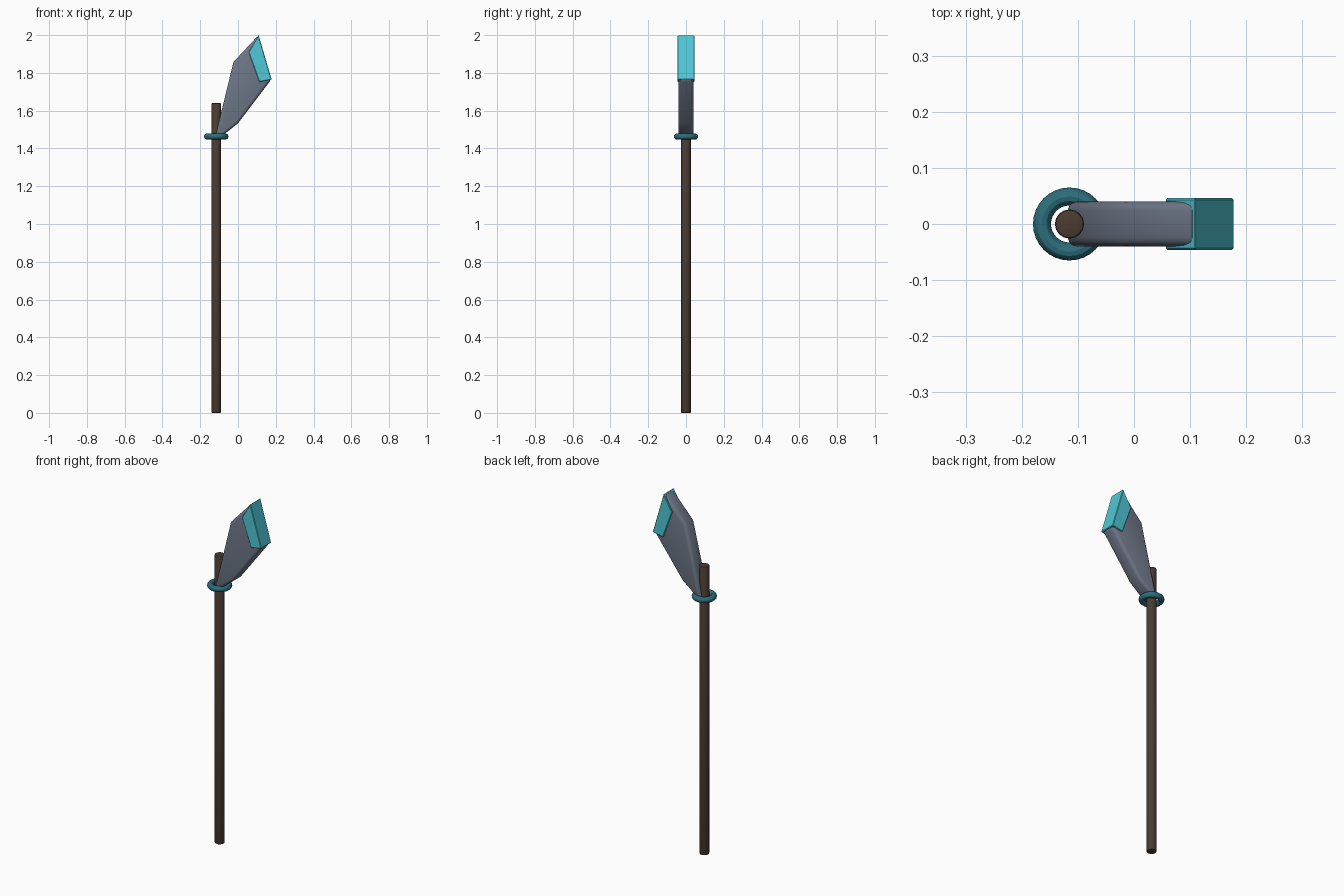
import bpy, bmesh
from math import radians

if "Cube" in bpy.data.objects:
    bpy.data.objects.remove(bpy.data.objects["Cube"])

SHAFT_X = -0.115


def paint(obj, name, rgb):
    mat = bpy.data.materials.new(name)
    mat.diffuse_color = (*rgb, 1)
    mat.use_nodes = True
    mat.node_tree.nodes["Principled BSDF"].inputs["Base Color"].default_value = mat.diffuse_color
    obj.data.materials.append(mat)


def finish(obj, bevel=0.0, segments=2):
    bpy.context.view_layer.objects.active = obj
    for o in bpy.context.selected_objects:
        o.select_set(False)
    obj.select_set(True)
    if bevel:
        m = obj.modifiers.new("bevel", 'BEVEL')
        m.width, m.segments = bevel, segments
        m.limit_method, m.angle_limit = 'ANGLE', radians(35)
        bpy.ops.object.modifier_apply(modifier=m.name)
    bpy.ops.object.shade_smooth_by_angle(angle=radians(30))


def slab(name, profile, half):
    """Extrude an x-z profile symmetrically along y."""
    bm = bmesh.new()
    face = bm.faces.new([bm.verts.new((x, -half, z)) for x, z in profile])
    ext = bmesh.ops.extrude_face_region(bm, geom=[face])
    verts = [v for v in ext["geom"] if isinstance(v, bmesh.types.BMVert)]
    bmesh.ops.translate(bm, verts=verts, vec=(0, 2 * half, 0))
    bmesh.ops.recalc_face_normals(bm, faces=bm.faces)
    mesh = bpy.data.meshes.new(name)
    bm.to_mesh(mesh)
    bm.free()
    obj = bpy.data.objects.new(name, mesh)
    bpy.context.collection.objects.link(obj)
    return obj


# Wooden shaft
bpy.ops.mesh.primitive_cylinder_add(vertices=16, radius=0.026, depth=1.64,
                                    location=(SHAFT_X, 0, 0.82))
shaft = bpy.context.object
shaft.name = "shaft"
paint(shaft, "dark_wood", (0.07, 0.045, 0.03))
finish(shaft, 0.005)

# Binding ring below the blade
bpy.ops.mesh.primitive_torus_add(major_segments=32, minor_segments=12,
                                 major_radius=0.049, minor_radius=0.016,
                                 location=(SHAFT_X, 0, 1.463))
ring = bpy.context.object
ring.name = "binding_ring"
paint(ring, "teal", (0.026, 0.155, 0.2))
finish(ring)

# Slanted blade with rounded edges
blade = slab("blade", [(-0.122, 1.455), (-0.092, 1.46), (0.0, 1.533),
                       (0.176, 1.765), (0.108, 1.999), (-0.024, 1.858)], 0.04)
paint(blade, "steel", (0.16, 0.19, 0.25))
finish(blade, 0.016, 3)

# Bright cutting edge wrapped over the blade tip
edge = slab("cutting_edge", [(0.113, 1.752), (0.178, 1.765),
                             (0.109, 2.0), (0.056, 1.91)], 0.046)
paint(edge, "cyan", (0.08, 0.58, 0.68))
finish(edge, 0.003, 1)
